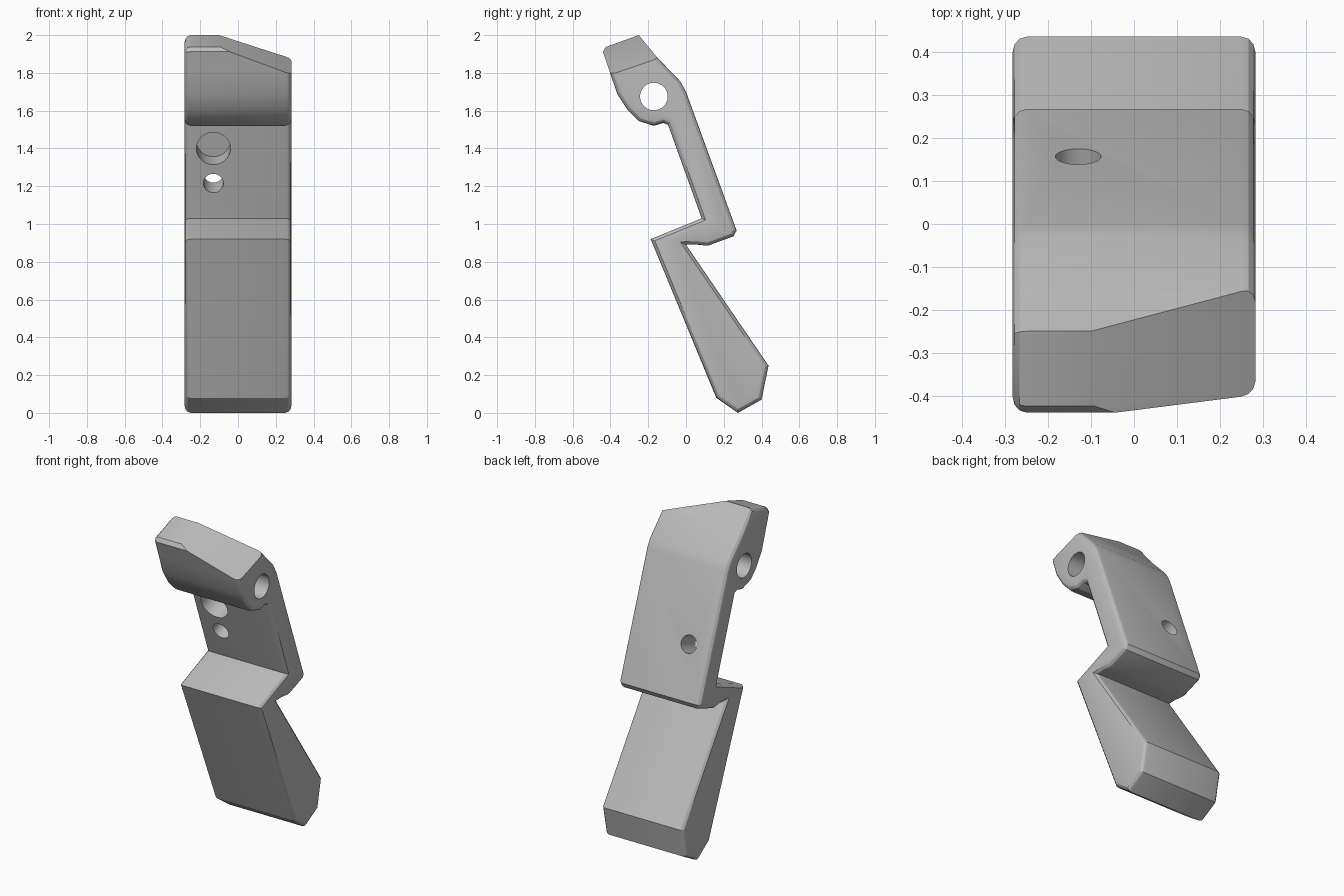
import bpy, bmesh, math
from mathutils import Vector

cube = bpy.data.objects.get("Cube")
if cube:
    bpy.data.objects.remove(cube)

HALF = 0.283          # half width of the part
EDGE = 0.033          # rounding of the side edges

grey = bpy.data.materials.new("plain grey")
grey.use_nodes = True
colour = (0.5, 0.5, 0.5, 1)
grey.diffuse_color = colour
grey.node_tree.nodes["Principled BSDF"].inputs["Base Color"].default_value = colour


def make_object(name, bm):
    mesh = bpy.data.meshes.new(name)
    bmesh.ops.recalc_face_normals(bm, faces=bm.faces[:])
    bm.to_mesh(mesh)
    bm.free()
    mesh.materials.append(grey)
    obj = bpy.data.objects.new(name, mesh)
    bpy.context.collection.objects.link(obj)
    return obj


def drill(obj, start, end, radius):
    """Cut a round hole running from start to end."""
    start, end = Vector(start), Vector(end)
    axis = end - start
    bm = bmesh.new()
    bmesh.ops.create_cone(bm, cap_ends=True, segments=48, radius1=radius,
                          radius2=radius, depth=axis.length)
    turn = axis.to_track_quat('Z', 'Y').to_matrix().to_4x4()
    bm.transform(turn)
    bmesh.ops.translate(bm, verts=bm.verts[:], vec=(start + end) / 2)
    cutter = make_object("hole_cutter", bm)
    cutter.hide_render = True
    mod = obj.modifiers.new("hole", 'BOOLEAN')
    mod.operation, mod.solver, mod.object = 'DIFFERENCE', 'EXACT', cutter
    bpy.context.view_layer.objects.active = obj
    bpy.ops.object.modifier_apply(modifier=mod.name)
    bpy.data.objects.remove(cutter)


# Side outline as (y, z): down the back, round the foot, up the front
outline = [
    (-0.25, 2.0), (-0.16, 1.89), (-0.03, 1.755), (0.0, 1.7),
    (0.268, 0.965), (0.252, 0.935),
    (0.115, 0.885), (0.045, 0.892), (0.0, 0.89),
    (0.437, 0.25), (0.40, 0.07), (0.275, 0.0), (0.16, 0.08),
    (-0.187, 0.92),
    (0.083, 1.03), (-0.095, 1.525), (-0.12, 1.535),
    (-0.17, 1.52), (-0.25, 1.545), (-0.31, 1.605), (-0.365, 1.69),
    (-0.405, 1.81), (-0.44, 1.912), (-0.425, 1.937),
]

# Body: extruded outline with rounded side edges
bm = bmesh.new()
face = bm.faces.new([bm.verts.new((-HALF, y, z)) for y, z in outline])
ext = bmesh.ops.extrude_face_region(bm, geom=[face])
bmesh.ops.translate(bm, vec=(2 * HALF, 0, 0),
                    verts=[g for g in ext["geom"] if isinstance(g, bmesh.types.BMVert)])
bmesh.ops.recalc_face_normals(bm, faces=bm.faces[:])
rims = [e for e in bm.edges if abs(e.verts[0].co.x - e.verts[1].co.x) < 1e-5]
bmesh.ops.bevel(bm, geom=rims, offset=EDGE, segments=3, profile=0.5,
                affect='EDGES', clamp_overlap=False)

# Slanted cut across the top of the head
along = Vector((0, 0.25, 0.085))
across = Vector((-0.36, -0.10, 0.115))
normal = along.cross(across)
normal *= math.copysign(1, normal.z)
cut = bmesh.ops.bisect_plane(bm, geom=bm.verts[:] + bm.edges[:] + bm.faces[:],
                             plane_co=(-0.1, -0.25, 2.0), plane_no=normal.normalized(),
                             clear_outer=True)
bmesh.ops.holes_fill(bm, edges=[e for e in bm.edges if e.is_boundary], sides=0)
body = make_object("lever_body", bm)

# Pivot hole through the head, screw hole through the arm, blind pocket above it
drill(body, (-0.4, -0.17, 1.675), (0.4, -0.17, 1.675), 0.073)
drill(body, (-0.13, -0.07, 1.183), (-0.13, 0.25, 1.304), 0.053)
drill(body, (-0.13, -0.095, 1.383), (-0.13, 0.065, 1.441), 0.09)

# Smooth the rounded parts, keep the corners crisp
bpy.ops.object.select_all(action='DESELECT')
body.select_set(True)
bpy.context.view_layer.objects.active = body
bpy.ops.object.shade_smooth_by_angle(angle=math.radians(28))
